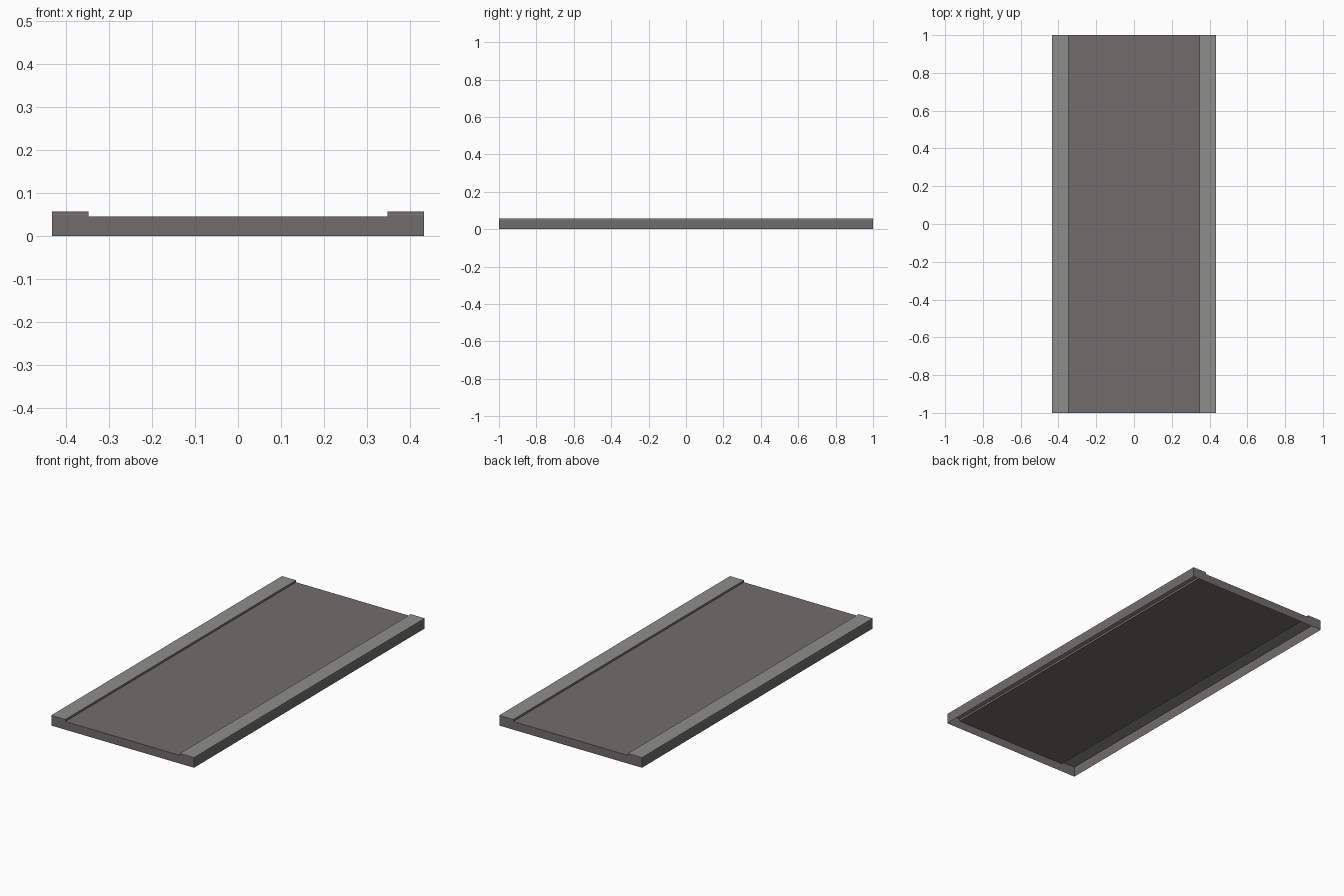
import bpy, bmesh

if "Cube" in bpy.data.objects:
    bpy.data.objects.remove(bpy.data.objects["Cube"])

W, L = 0.433, 1.0            # half width, half length
KERB = 0.348                 # inner edge of the pavement
ROAD_Z, TOP_Z = 0.045, 0.056
BAND = (0.0495, 0.0512)      # thin pale line around the kerb


def material(name, rgb):
    m = bpy.data.materials.new(name)
    m.diffuse_color = (*rgb, 1.0)
    m.use_nodes = True
    m.node_tree.nodes["Principled BSDF"].inputs["Base Color"].default_value = m.diffuse_color
    return m


asphalt = material("asphalt", (0.165, 0.152, 0.149))
paving = material("pale paving", (0.268, 0.268, 0.256))


def wall(bm, a, b, z0, z1, mat=0):
    """Vertical quad from a to b; its outside is on the right of a->b."""
    vs = [bm.verts.new(p) for p in
          ((*a, z0), (*b, z0), (*b, z1), (*a, z1))]
    bm.faces.new(vs).material_index = mat


def flat(bm, x0, x1, z, mat=0):
    """Upward facing quad over the full length."""
    vs = [bm.verts.new(p) for p in
          ((x0, -L, z), (x1, -L, z), (x1, L, z), (x0, L, z))]
    bm.faces.new(vs).material_index = mat


def finish(name, bm):
    bmesh.ops.remove_doubles(bm, verts=bm.verts, dist=1e-5)
    me = bpy.data.meshes.new(name)
    bm.to_mesh(me)
    bm.free()
    me.materials.append(asphalt)
    me.materials.append(paving)
    ob = bpy.data.objects.new(name, me)
    bpy.context.collection.objects.link(ob)
    return ob


# Road slab: open underneath, with four thin skirts
bm = bmesh.new()
flat(bm, -KERB, KERB, ROAD_Z)
corners = [(-W, -L), (W, -L), (W, L), (-W, L)]
for i in range(4):
    wall(bm, corners[i], corners[(i + 1) % 4], 0.0, ROAD_Z)
finish("road_slab", bm)

# Raised pavement: pale top, dark banded sides, mirrored to the other side
bm = bmesh.new()
flat(bm, KERB, W, TOP_Z, 1)
corners = [(KERB, -L), (W, -L), (W, L), (KERB, L)]
levels = [(ROAD_Z, BAND[0], 0), (*BAND, 1), (BAND[1], TOP_Z, 0)]
for i in range(4):
    for z0, z1, mat in levels:
        wall(bm, corners[i], corners[(i + 1) % 4], z0, z1, mat)
pavement = finish("pavement", bm)
pavement.modifiers.new("mirror", 'MIRROR').use_axis[0] = True
